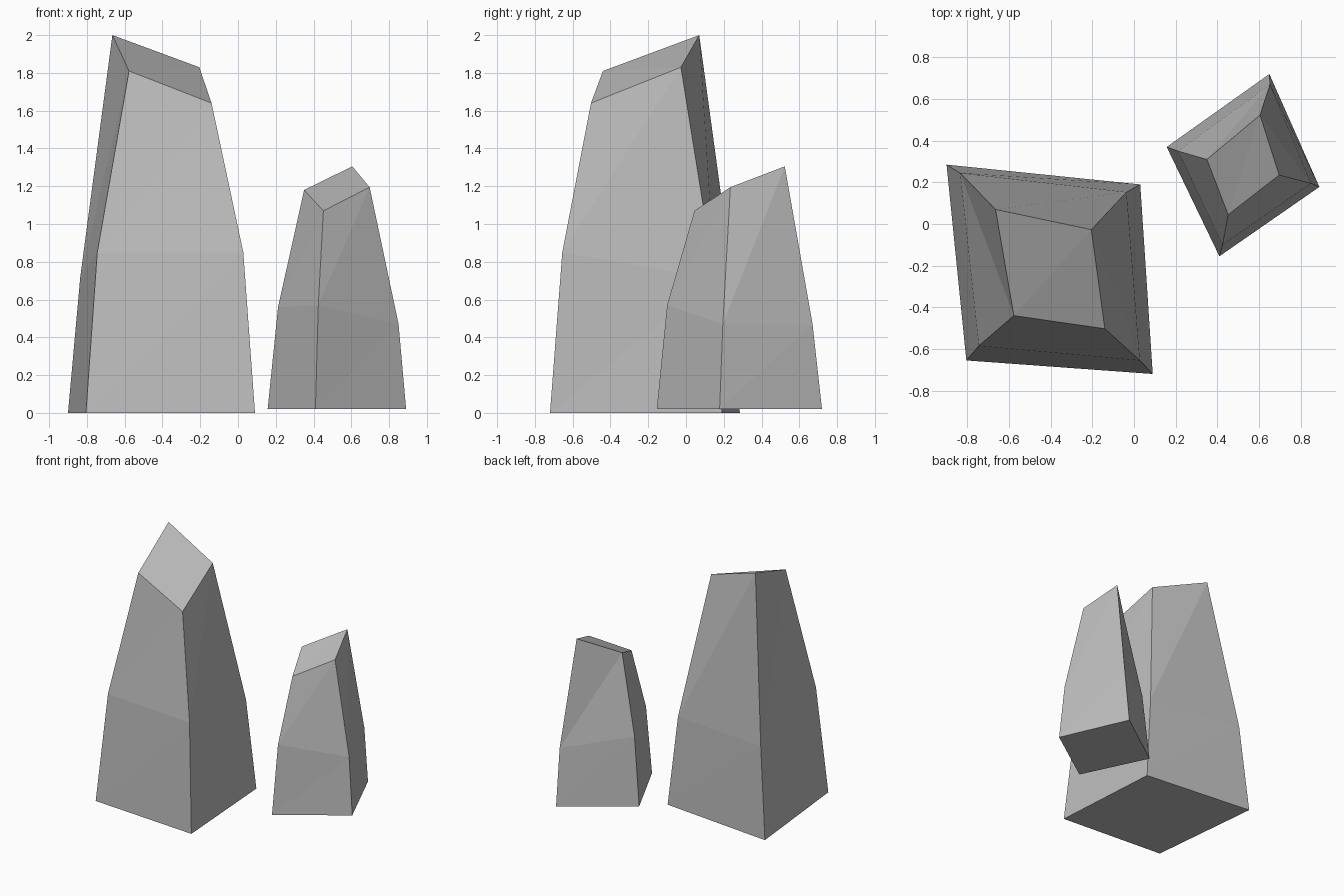
import bpy
import bmesh

cube = bpy.data.objects.get("Cube")
if cube:
    bpy.data.objects.remove(cube, do_unlink=True)

# Plain grey stone
stone = bpy.data.materials.new("grey stone")
stone.use_nodes = True
colour = (0.5, 0.5, 0.5, 1)
stone.diffuse_color = colour
bsdf = next(n for n in stone.node_tree.nodes if n.type == 'BSDF_PRINCIPLED')
bsdf.inputs["Base Color"].default_value = colour
bsdf.inputs["Roughness"].default_value = 0.9


def standing_stone(name, rings):
    """Loft counter-clockwise four-corner rings into a faceted, closed stone."""
    bm = bmesh.new()
    loops = [[bm.verts.new(p) for p in ring] for ring in rings]
    for low, high in zip(loops, loops[1:]):
        for i in range(len(low)):
            j = (i + 1) % len(low)
            # Split each skewed side along its rising diagonal
            bm.faces.new((low[i], low[j], high[j]))
            bm.faces.new((low[i], high[j], high[i]))
    bm.faces.new(reversed(loops[0]))
    a, b, c, d = loops[-1]
    bm.faces.new((a, b, d))
    bm.faces.new((b, c, d))
    mesh = bpy.data.meshes.new(name)
    bm.to_mesh(mesh)
    bm.free()
    mesh.materials.append(stone)
    obj = bpy.data.objects.new(name, mesh)
    bpy.context.collection.objects.link(obj)
    return obj


# Tall stone: base, shoulder and slanted top
standing_stone("tall_stone", [
    [(-0.9, 0.285, 0), (-0.805, -0.655, 0), (0.09, -0.72, 0), (0.03, 0.19, 0)],
    [(-0.835, 0.245, 0.72), (-0.745, -0.585, 0.85), (0.028, -0.655, 0.85), (-0.036, 0.153, 0.71)],
    [(-0.665, 0.07, 2), (-0.577, -0.44, 1.81), (-0.14, -0.503, 1.64), (-0.205, -0.027, 1.83)],
])

# Short stone: base, shoulder and slanted top
standing_stone("short_stone", [
    [(0.157, 0.37, 0.02), (0.41, -0.155, 0.02), (0.89, 0.178, 0.02), (0.65, 0.72, 0.02)],
    [(0.212, 0.35, 0.56), (0.425, -0.1, 0.57), (0.85, 0.195, 0.47), (0.653, 0.67, 0.47)],
    [(0.35, 0.31, 1.18), (0.452, 0.045, 1.07), (0.697, 0.235, 1.195), (0.605, 0.523, 1.305)],
])
